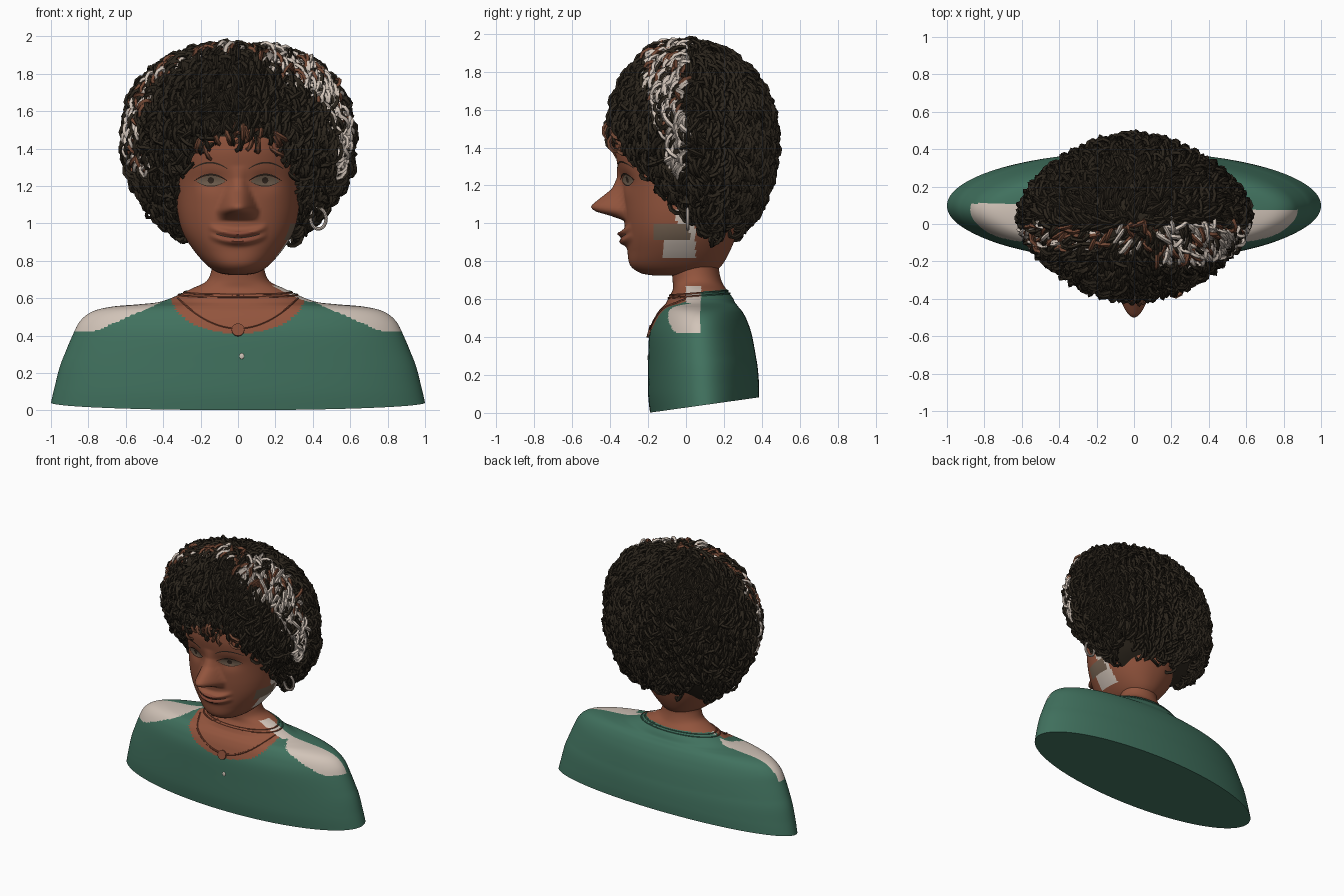
import bpy, bmesh, math, random
from mathutils import Vector, Matrix

random.seed(4)
cube = bpy.data.objects.get("Cube")
if cube:
    bpy.data.objects.remove(cube)


def material(name, r, g, b):
    m = bpy.data.materials.new(name)
    m.use_nodes = True
    m.diffuse_color = (r, g, b, 1)
    bsdf = next(n for n in m.node_tree.nodes if n.type == 'BSDF_PRINCIPLED')
    bsdf.inputs["Base Color"].default_value = (r, g, b, 1)
    bsdf.inputs["Roughness"].default_value = 0.8
    return m


SKIN = material("skin_brown", .29, .09, .047)
GREEN = material("shirt_green", .052, .165, .112)
CREAM = material("cream", .64, .55, .48)
HAIR = material("hair_black", .024, .018, .0115)
CURL = material("curl_brown", .17, .065, .035)
LIP = material("lip_brown", .25, .07, .04)
EYE = material("eye_grey", .18, .125, .085)
DARK = material("eye_dark", .035, .022, .015)
CHAIN = material("necklace_brown", .25, .075, .039)


def finish(name, bm, mats, rule=None, angle=35):
    if rule:
        for f in bm.faces:
            f.material_index = rule(f.calc_center_median())
    mesh = bpy.data.meshes.new(name)
    bm.to_mesh(mesh)
    bm.free()
    for m in mats:
        mesh.materials.append(m)
    ob = bpy.data.objects.new(name, mesh)
    bpy.context.collection.objects.link(ob)
    bpy.ops.object.select_all(action='DESELECT')
    ob.select_set(True)
    bpy.context.view_layer.objects.active = ob
    bpy.ops.object.shade_smooth_by_angle(angle=math.radians(angle))
    return ob


# Cross-sections: height, half width, front y, back y
BODY = [(0, 1.0, -.19, .385), (.1, .98, -.2, .385), (.25, .945, -.2, .375), (.4, .885, -.195, .35),
        (.48, .842, -.175, .325), (.53, .775, -.15, .30), (.555, .67, -.128, .28), (.568, .52, -.115, .27),
        (.58, .42, -.105, .26), (.61, .335, -.09, .245), (.65, .25, -.07, .215), (.69, .17, -.07, .19),
        (.75, .142, -.075, .175), (.82, .14, -.075, .175)]
HEAD = [(.725, .05, -.17, .08), (.738, .11, -.24, .14), (.78, .17, -.295, .19), (.86, .24, -.31, .235),
        (.95, .295, -.32, .27), (1.05, .322, -.33, .30), (1.2, .335, -.34, .32), (1.3, .34, -.36, .33),
        (1.4, .34, -.375, .33), (1.5, .33, -.36, .33), (1.65, .25, -.25, .25), (1.75, .05, -.05, .05)]
HULL = [(.90, .24, .09, .18), (.94, .31, .07, .225), (1.0, .38, .0, .29), (1.1, .46, -.13, .36),
        (1.2, .53, -.21, .405), (1.3, .57, -.295, .43), (1.4, .58, -.355, .445), (1.5, .58, -.38, .44),
        (1.6, .565, -.355, .42), (1.7, .525, -.32, .375), (1.8, .44, -.26, .30), (1.87, .32, -.19, .21),
        (1.91, .17, -.1, .12), (1.925, .01, -.01, .02)]


def section(rows, u):
    """Smooth blend of neighbouring cross-sections."""
    i = min(int(u), len(rows) - 2)
    t = u - i
    a, b, c, d = (rows[min(max(i + k, 0), len(rows) - 1)] for k in (-1, 0, 1, 2))
    return [q + .5 * t * (r - p + t * (2*p - 5*q + 4*r - s + t * (3*(q - r) + s - p)))
            for p, q, r, s in zip(a, b, c, d)]


def section_at(rows, z):
    lo, hi = 0, len(rows) - 1
    for _ in range(22):
        mid = (lo + hi) / 2
        lo, hi = (mid, hi) if section(rows, mid)[0] < z else (lo, mid)
    return section(rows, lo)


def loft(rows, power, segs, steps, move=None):
    bm = bmesh.new()
    rings = []
    for k in range(steps + 1):
        z, w, yf, yb = section(rows, (len(rows) - 1) * k / steps)
        ring = []
        for j in range(segs):
            s, c = math.sin(math.tau * j / segs), math.cos(math.tau * j / segs)
            x = w * math.copysign(abs(s) ** (2 / power), s)
            y = (yf + yb) / 2 - (yb - yf) / 2 * math.copysign(abs(c) ** (2 / power), c)
            p = Vector((x, y, z))
            ring.append(bm.verts.new(move(p, c) if move else p))
        rings.append(ring)
    for a, b in zip(rings, rings[1:]):
        for j in range(segs):
            n = (j + 1) % segs
            bm.faces.new((a[j], a[n], b[n], b[j]))
    bm.faces.new(rings[0][::-1])
    bm.faces.new(rings[-1])
    bm.normal_update()
    return bm


def front_y(rows, power, x, z):
    _, w, yf, yb = section_at(rows, z)
    k = max(0, 1 - (abs(x) / w) ** power) ** (1 / power)
    return (yf + yb) / 2 - (yb - yf) / 2 * k


def tube(bm, pts, r, axis, sides=4, closed=False, mat=0):
    n = len(pts)
    rings = []
    for i, p in enumerate(pts):
        a = pts[(i - 1) % n] if closed or i else p
        b = pts[(i + 1) % n] if closed or i < n - 1 else p
        d = (b - a).normalized()
        e = (axis - d * axis.dot(d)).normalized()
        f = d.cross(e)
        rings.append([bm.verts.new(p + r * (e * math.cos(math.tau * j / sides) + f * math.sin(math.tau * j / sides)))
                      for j in range(sides)])
    for i in range(n if closed else n - 1):
        a, b = rings[i], rings[(i + 1) % n]
        for j in range(sides):
            k = (j + 1) % sides
            bm.faces.new((a[j], a[k], b[k], b[j])).material_index = mat


# Shirt, shoulders and neck, with a slanted base
def slant(p, c):
    p.z += (p.y + .2) * .14 * max(0, 1 - p.z / .3)
    return p


def body_colour(p):
    x, y, z = p
    if x > .1 and 0 < y < .08 and .58 < z < .67:
        return 2
    if z > .63 + .1 * y or (y < .05 and (x / .36) ** 2 + ((z - .62) / .21) ** 2 < 1):
        return 1
    return 2 if z > .425 and y < (.075 if x > 0 else .11) and abs(x) > .37 + (.595 - z) * 2.3 else 0


finish("shirt_and_neck", loft(BODY, 2, 200, 130, slant), [GREEN, SKIN, CREAM], body_colour)


# Head with sculpted nose, lips and eye sockets
NOSE = [(1.015, 0), (1.04, .07), (1.065, .155), (1.09, .172), (1.12, .135), (1.18, .055), (1.24, .018), (1.31, 0)]


def relief(x, z):
    out = 0
    for (a, p), (b, q) in zip(NOSE, NOSE[1:]):
        if a <= z < b:
            width = .115 - .42 * max(0, z - 1.07)
            out += (p + (q - p) * (z - a) / (b - a)) * max(0, 1 - (x / max(width, .045)) ** 2) ** 1.3
    mouth = z - .922 - 1.5 * x * x
    fall = max(0, 1 - (x / .16) ** 2)
    for c, h in ((.022, .04), (-.02, .035)):
        out += h * fall * math.exp(-((mouth - c) / .019) ** 2)
    return out - .018 * math.exp(-((abs(x) - .145) / .07) ** 2 - ((z - 1.225) / .05) ** 2)


def sculpt(p, c):
    if c > 0:
        p.y -= relief(p.x, p.z)
    return p


def head_colour(p):
    if p.x < .15 or not (-.17 < p.y < .05 and .82 < p.z < 1.07):
        return 0
    if p.z < .91:
        return 1 if p.y > -.12 else 0
    if p.z < 1:
        return 2 if p.y < .02 else 1
    return 1 if p.y > -.05 else 0


def face_y(x, z):
    return front_y(HEAD, 2.2, x, z) - relief(x, z)


finish("head", loft(HEAD, 2.2, 150, 132, sculpt), [SKIN, CREAM, EYE], head_colour, 60)


# Thin plates that follow the face
def plate(name, mat, cx, cz, half, low, high, lift=.005, nx=18, nz=4):
    bm = bmesh.new()
    cols = []
    for i in range(nx + 1):
        u = -.99 + 1.98 * i / nx
        x = cx + half * u
        zs = [cz + low(u) + (high(u) - low(u)) * k / nz for k in range(nz + 1)]
        cols.append([bm.verts.new((x, face_y(x, z) - lift, z)) for z in zs])
    for a, b in zip(cols, cols[1:]):
        for k in range(nz):
            bm.faces.new((a[k], b[k], b[k + 1], a[k + 1]))
    finish(name, bm, [mat], angle=60)


def arch(h, base=0):
    return lambda u: base + h * (1 - u * u)


def disc(r):
    return lambda u: r * math.sqrt(1 - u * u)


for side, s in (("left", 1), ("right", -1)):
    plate(side + "_eye", EYE, s * .145, 1.225, .078, arch(-.024), arch(.03))
    plate(side + "_iris", DARK, s * .145, 1.23, .017, disc(-.017), disc(.017), .007)
    plate(side + "_upper_lid", DARK, s * .145, 1.225, .088, arch(.03), arch(.037, .004), .008)
    plate(side + "_lower_lid", DARK, s * .145, 1.225, .078, arch(-.028, -.001), arch(-.024), .007)
    plate(side + "_eyebrow", DARK, s * .15, 1.288, .095, arch(.032), arch(.037, .004))
smile = 1.5 * .12 ** 2
plate("upper_lip", LIP, 0, .924, .12, lambda u: smile * u * u, lambda u: smile * u * u + .034 * (1 - u * u), .003)
plate("lower_lip", LIP, 0, .922, .12, lambda u: smile * u * u - .038 * (1 - u * u), lambda u: smile * u * u, .003)
plate("mouth_line", DARK, 0, .922, .12, lambda u: smile * u * u - .002, lambda u: smile * u * u + .003, .006)

# Hair mass, with loops of curl standing all over it
hull = loft(HULL, 1.65, 64, 40)
curls = bmesh.new()


def curl_colour(p):
    x, y, z = p
    front = -.2 + max(0, 1.75 - z) * .28 if x > .1 else -.12
    if front < y < 0 and z > 1.27:
        cream, brown = (.68, .14) if x > .15 else (.4, .2) if x < -.4 else (.12, .35)
        roll = random.random()
        return 1 if roll < cream else 2 if roll < cream + brown else 0
    if z < 1.5 and y < -.3 and abs(x) < .25:
        return 2 if random.random() < .45 else 0
    return 0


for f in hull.faces:
    for _ in range(int(f.calc_area() * 1250 + random.random()) if len(f.verts) == 4 else 0):
        p = f.calc_center_median() + Vector([random.uniform(-.016, .016) for _ in range(3)])
        w, yf, yb = section_at(HEAD, p.z)[1:]
        if p.z < 1.6 and abs(p.x) < w and front_y(HEAD, 2.2, p.x, p.z) + .01 < p.y < yb - .02:
            continue
        n = f.normal
        down = Vector((0, 0, -1)) + Vector((n.x, n.y, 0)) * .2
        flow = (down - n * down.dot(n)).normalized()
        flow = Matrix.Rotation(random.gauss(0, .55), 3, n) @ flow
        across = n.cross(flow)
        r = random.uniform(.022, .037)
        start = random.uniform(-.9, -.2)
        pts = []
        for k in range(7):
            a = start + k * .78
            pts.append(p + n * (.008 + r * math.sin(a)) + flow * (r * 1.25 * math.cos(a)) + across * (.004 * k - .012))
        tube(curls, pts, random.uniform(.0105, .013), across, mat=curl_colour(p))
finish("hair_mass", hull, [HAIR])
finish("hair_curls", curls, [HAIR, CREAM, CURL])

# Necklaces and pendant, with the collar edge in green behind
chain = bmesh.new()
for level in (.618, .632):
    pts = []
    for k in range(64):
        a = math.tau * k / 64
        z = level - .012 * math.cos(a)
        _, w, yf, yb = section_at(BODY, z)
        pts.append(Vector((w * math.sin(a), (yf + yb) / 2 - (yb - yf) / 2 * math.cos(a), z)))
    tube(chain, pts, .006, Vector((0, 0, 1)), 6, True)
drop = []
for k in range(41):
    x = -.32 + .016 * k
    z = .44 + .17 * (x / .33) ** 2
    drop.append(Vector((x, front_y(BODY, 2, x, z) - .002, z)))
tube(chain, drop, .006, Vector((0, 1, 0)), 6)
bmesh.ops.create_cone(chain, cap_ends=True, segments=24, radius1=.034, radius2=.034, depth=.016,
                      matrix=Matrix.Translation((0, front_y(BODY, 2, 0, .43) - .002, .43)) @ Matrix.Rotation(math.radians(75), 4, 'X'))
finish("necklaces", chain, [CHAIN, GREEN], lambda p: int(p.y > .08))

# Small button on the shirt
button = bmesh.new()
bmesh.ops.create_uvsphere(button, u_segments=12, v_segments=8, radius=.013,
                          matrix=Matrix.Translation((.02, front_y(BODY, 2, .02, .29), .29)) @ Matrix.Diagonal((1, .3, 1.2, 1)))
finish("shirt_button", button, [CREAM])

# Hoop earring
hoop = bmesh.new()
tube(hoop, [Vector((.43 + .041 * math.cos(a), .01, 1.025 + .055 * math.sin(a)))
            for a in (math.tau * k / 32 for k in range(32))], .009, Vector((0, 1, 0)), 8, True)
finish("left_earring", hoop, [CREAM])
